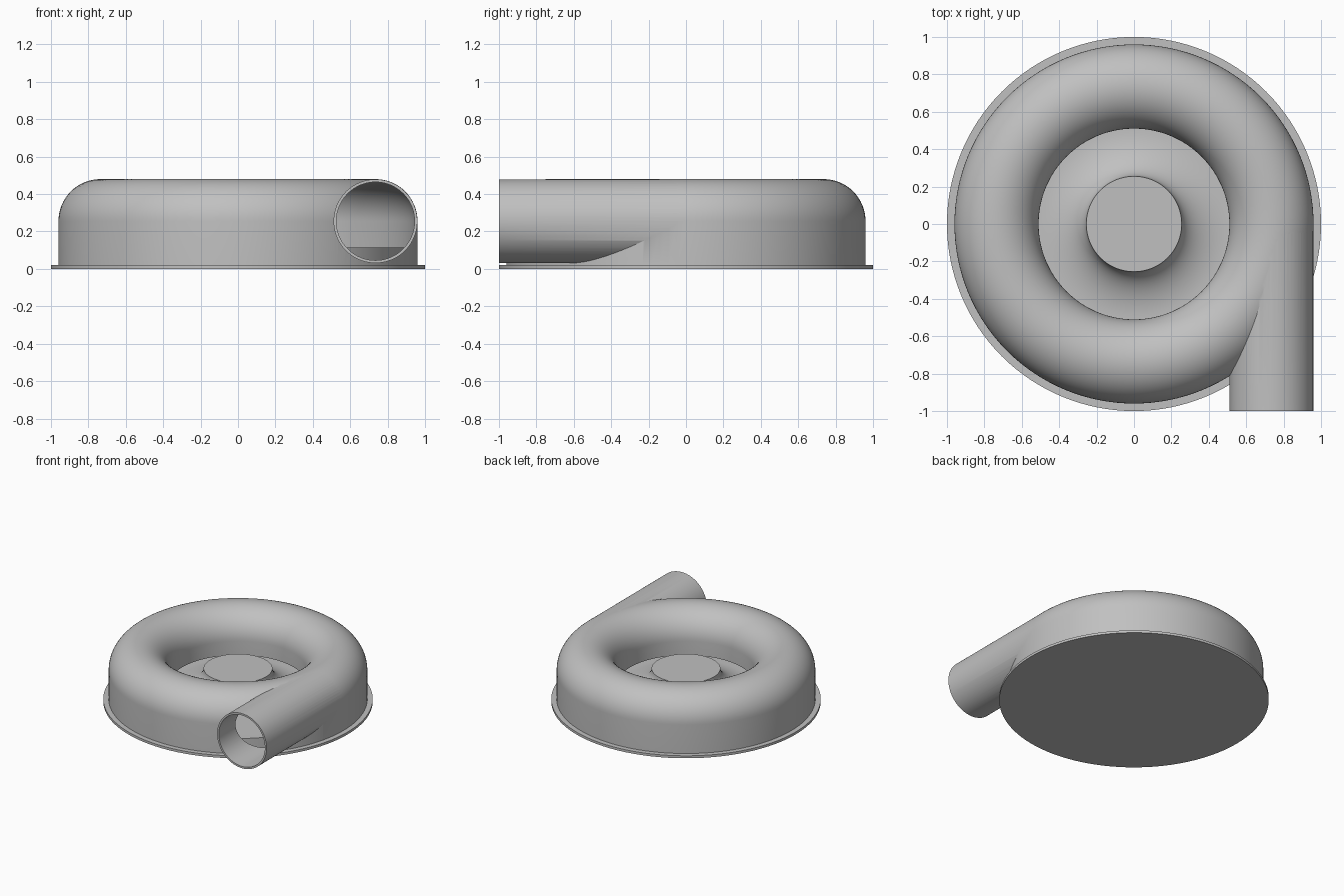
import bpy, bmesh
from math import sin, cos, pi, radians
from mathutils import Matrix

cube = bpy.data.objects.get("Cube")
if cube:
    bpy.data.objects.remove(cube)

grey = bpy.data.materials.new("light_grey")
grey.use_nodes = True
colour = (0.53, 0.53, 0.53, 1)
grey.diffuse_color = colour
grey.node_tree.nodes["Principled BSDF"].inputs["Base Color"].default_value = colour

RING, MID, TUBE, WALL = 0.735, 0.255, 0.225, 0.015


def finish(name, bm):
    bmesh.ops.recalc_face_normals(bm, faces=bm.faces)
    mesh = bpy.data.meshes.new(name)
    bm.to_mesh(mesh)
    bm.free()
    mesh.materials.append(grey)
    obj = bpy.data.objects.new(name, mesh)
    bpy.context.collection.objects.link(obj)
    return obj


def revolve(name, profile, closed=True, steps=128):
    """Spin an (r, z) profile around the vertical axis."""
    bm = bmesh.new()
    verts = [bm.verts.new((r, 0, z)) for r, z in profile]
    edges = [bm.edges.new(pair) for pair in zip(verts, verts[1:])]
    if closed:
        edges.append(bm.edges.new((verts[-1], verts[0])))
    bmesh.ops.spin(bm, geom=verts + edges, cent=(0, 0, 0), axis=(0, 0, 1),
                   angle=2 * pi, steps=steps, use_merge=True)
    bmesh.ops.remove_doubles(bm, verts=bm.verts, dist=1e-5)
    return finish(name, bm)


def pipe(name, radius, front, back):
    """Solid rod along y at the outlet position."""
    bm = bmesh.new()
    place = Matrix.Translation((RING, (front + back) / 2, MID)) @ Matrix.Rotation(pi / 2, 4, "X")
    bmesh.ops.create_cone(bm, cap_ends=True, segments=80, radius1=radius,
                          radius2=radius, depth=back - front, matrix=place)
    return finish(name, bm)


def dome(radius, steps=32):
    """Half circle from the inner side over the top to the outer side."""
    return [(RING - radius * cos(pi * i / steps), MID + radius * sin(pi * i / steps))
            for i in range(steps + 1)]


def smooth(obj):
    bpy.ops.object.select_all(action="DESELECT")
    obj.select_set(True)
    bpy.context.view_layer.objects.active = obj
    bpy.ops.object.shade_smooth_by_angle(angle=radians(30))


# Base plate
base = revolve("base_plate", [(0, 0), (1, 0), (1, 0.02), (0, 0.02)], closed=False)

# Rotor: raised disc with a flared hub
flare = [(0.51 - 0.255 * cos(pi / 2 * i / 16), 0.27 - 0.155 * sin(pi / 2 * i / 16))
         for i in range(17)]
rotor = revolve("rotor", [(0, 0.27)] + flare + [(0.9, 0.115), (0.9, 0.015), (0, 0.015)],
                closed=False)

# Ring housing with a tangential outlet, hollowed out
inner, outer = RING - TUBE, RING + TUBE
housing = revolve("housing", [(inner, 0.015)] + dome(TUBE) + [(outer, 0.015)])
outlet = pipe("outlet", TUBE - 0.001, -1, 0.03)
cavity = revolve("cavity_cutter", [(0.4, 0.14), (inner + WALL, 0.14)] + dome(TUBE - WALL)
                 + [(outer - WALL, 0.005), (0.4, 0.005)])
bore = pipe("bore_cutter", TUBE - WALL - 0.001, -1.1, 0.03)

for tool, operation in ((outlet, "UNION"), (cavity, "DIFFERENCE"), (bore, "DIFFERENCE")):
    tool.hide_render = True
    mod = housing.modifiers.new(tool.name, "BOOLEAN")
    mod.object, mod.operation, mod.solver = tool, operation, "EXACT"

# Bake the cuts and drop the helpers
graph = bpy.context.evaluated_depsgraph_get()
baked = bpy.data.meshes.new_from_object(housing.evaluated_get(graph))
housing.modifiers.clear()
housing.data = baked
for tool in (outlet, cavity, bore):
    bpy.data.objects.remove(tool)

for part in (base, rotor, housing):
    smooth(part)
